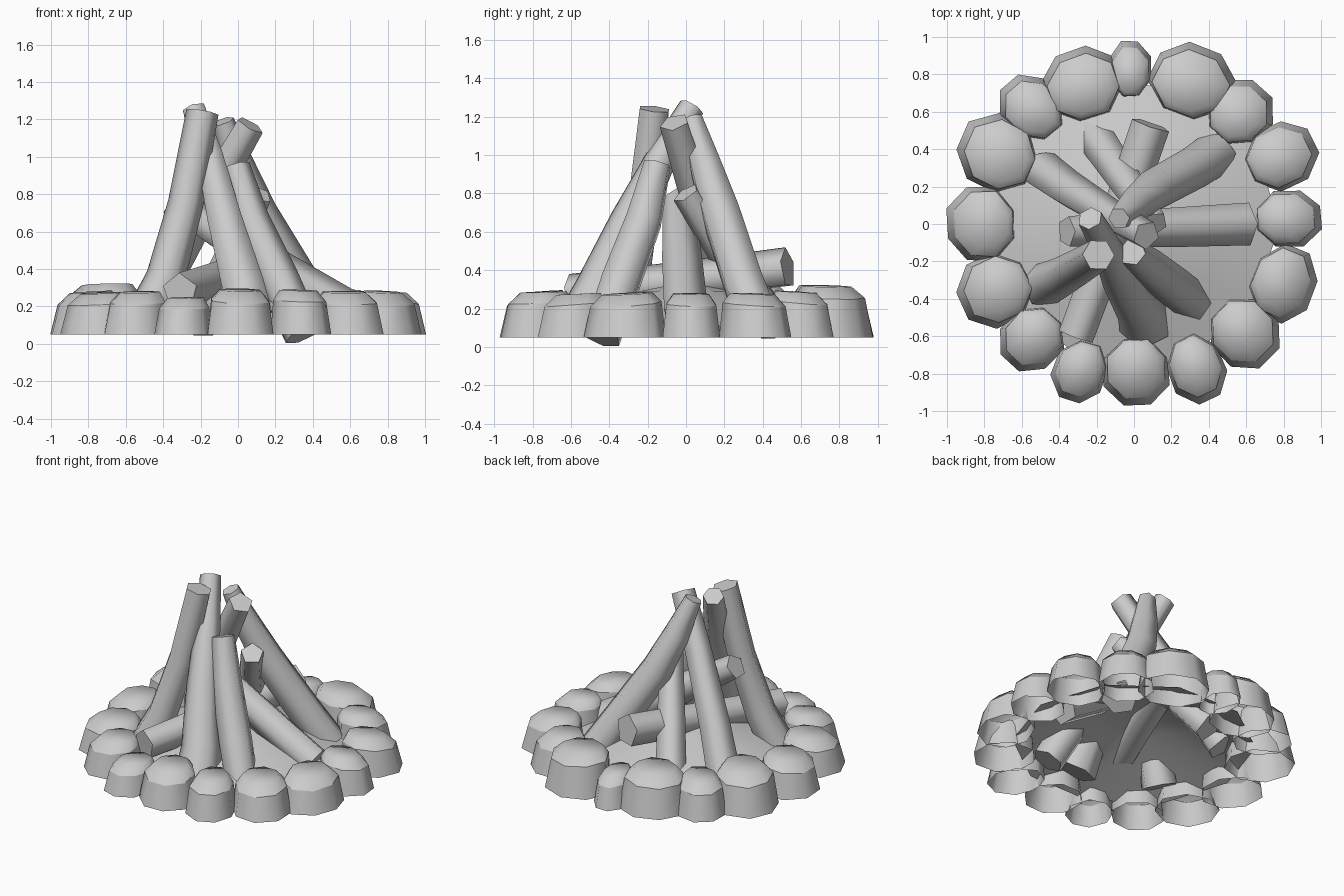
import bpy, bmesh, math, random
from mathutils import Vector

if "Cube" in bpy.data.objects:
    bpy.data.objects.remove(bpy.data.objects["Cube"])

random.seed(4)


def finish(bm, name, angle=None):
    bmesh.ops.recalc_face_normals(bm, faces=bm.faces)
    for f in bm.faces:
        f.smooth = True
    mesh = bpy.data.meshes.new(name)
    bm.to_mesh(mesh)
    bm.free()
    ob = bpy.data.objects.new(name, mesh)
    bpy.context.collection.objects.link(ob)
    if angle:
        bpy.ops.object.select_all(action='DESELECT')
        ob.select_set(True)
        bpy.context.view_layer.objects.active = ob
        bpy.ops.object.shade_smooth_by_angle(angle=math.radians(angle))
    return ob


def bridge(bm, rings):
    n = len(rings[0])
    for a, b in zip(rings, rings[1:]):
        for i in range(n):
            j = (i + 1) % n
            bm.faces.new((a[i], a[j], b[j], b[i]))


def log(name, path, radii, sides=6, turn=0.0):
    """Sweep a polygon along a bent path and cap both ends."""
    pts = [Vector(p) for p in path]
    d = pts[-1] - pts[0]
    ref = Vector((-d.y, d.x, 0)).normalized()
    bm = bmesh.new()
    rings = []
    for k, p in enumerate(pts):
        t = (pts[min(k + 1, len(pts) - 1)] - pts[max(k - 1, 0)]).normalized()
        v = t.cross(ref).normalized()
        u = v.cross(t)
        ring = []
        for i in range(sides):
            a = turn + math.tau * i / sides
            ring.append(bm.verts.new(p + radii[k] * (u * math.cos(a) + v * math.sin(a))))
        rings.append(ring)
    bridge(bm, rings)
    bm.faces.new(rings[0])
    bm.faces.new(rings[-1])
    return finish(bm, name, 75)


def stone(name, x, y, half_t, half_r, top):
    """Hollow eight-sided stone, aligned to the ring, with a sharp rim and sloped crown."""
    out = Vector((x, y, 0)).normalized()
    tan = Vector((-out.y, out.x, 0))
    jitter = [random.uniform(0.97, 1.04) for _ in range(8)]
    tilt_r, tilt_t = random.uniform(-0.12, -0.05), random.uniform(-0.06, 0.06)
    bm = bmesh.new()
    rings = []
    for scale, z, shift, tilt in ((1.0, 0.05, 0, 0), (0.87, top - 0.07, 0.015, 1), (0.62, top - 0.015, 0.035, 0.6)):
        ring = []
        for i in range(8):
            a = math.tau * (i + 0.5) / 8
            r = half_r * math.cos(a) * scale * jitter[i] / 0.93 - shift
            t = half_t * math.sin(a) * scale * jitter[i] / 0.93
            p = Vector((x, y, 0)) + out * r + tan * t
            p.z = z + tilt * (tilt_r * r + tilt_t * t)
            ring.append(bm.verts.new(p))
        rings.append(ring)
    bridge(bm, rings)
    bm.faces.new(rings[-1])
    for i in range(8):
        bm.edges.get((rings[1][i], rings[1][(i + 1) % 8])).smooth = False
    return finish(bm, name)


# Ring of stones: centre x, y, half width along ring, half depth, top height
stones = [
    (0.825, 0.03, 0.15, 0.175, 0.29), (0.785, 0.365, 0.17, 0.19, 0.29),
    (0.57, 0.60, 0.17, 0.17, 0.30), (0.31, 0.765, 0.22, 0.19, 0.33),
    (-0.02, 0.83, 0.11, 0.15, 0.28), (-0.275, 0.75, 0.21, 0.19, 0.33),
    (-0.55, 0.625, 0.155, 0.18, 0.30), (-0.73, 0.375, 0.195, 0.21, 0.33),
    (-0.82, 0.0, 0.195, 0.18, 0.29), (-0.745, -0.355, 0.195, 0.195, 0.285),
    (-0.55, -0.615, 0.165, 0.175, 0.29), (-0.29, -0.79, 0.14, 0.165, 0.26),
    (0.015, -0.79, 0.175, 0.18, 0.30), (0.335, -0.775, 0.15, 0.18, 0.30),
    (0.59, -0.585, 0.18, 0.185, 0.29), (0.80, -0.32, 0.20, 0.165, 0.29),
]
for i, s in enumerate(stones):
    stone(f"stone_{i + 1}", *s)

# Low mound of ash inside the ring, open below
bm = bmesh.new()
mound = []
for r, z in ((0.78, 0.11), (0.5, 0.21), (0.25, 0.29)):
    mound.append([bm.verts.new((r * math.cos(math.tau * i / 10), r * math.sin(math.tau * i / 10), z))
                  for i in range(10)])
bridge(bm, mound)
peak = bm.verts.new((-0.05, 0, 0.34))
for i in range(10):
    bm.faces.new((mound[-1][i], mound[-1][(i + 1) % 10], peak))
finish(bm, "ash_mound", 40)

# Upright bent logs
log("left_log", [(-0.49, -0.33, 0.12), (-0.385, -0.28, 0.36), (-0.28, -0.22, 0.75), (-0.19, -0.165, 1.24)],
    [0.12, 0.105, 0.095, 0.087])
log("front_log", [(0.06, -0.53, 0.12), (0.03, -0.45, 0.30), (-0.07, -0.29, 0.66),
                  (-0.15, -0.12, 1.0), (-0.235, 0.03, 1.25)],
    [0.15, 0.13, 0.105, 0.08, 0.068])
log("front_right_log", [(0.35, -0.44, 0.05), (0.22, -0.34, 0.34), (0.07, -0.22, 0.66), (-0.01, -0.15, 0.95)],
    [0.105, 0.11, 0.10, 0.075])
log("back_right_log", [(0.44, 0.38, 0.12), (0.32, 0.30, 0.33), (0.10, 0.18, 0.70),
                       (0.0, 0.10, 0.95), (-0.08, 0.03, 1.19)],
    [0.12, 0.115, 0.11, 0.09, 0.06])
log("back_left_log", [(-0.50, 0.29, 0.15), (-0.36, 0.19, 0.42), (-0.12, 0.04, 0.85), (0.065, -0.06, 1.17)],
    [0.115, 0.105, 0.09, 0.08], 5)

# Straight logs leaning lower and across
log("back_log", [(-0.22, 0.48, 0.10), (-0.06, 0.25, 0.42), (0.11, 0.0, 0.80)], [0.105, 0.095, 0.075], 5, 0.3)
log("right_leaning_log", [(0.60, 0.0, 0.16), (0.15, -0.02, 0.43), (-0.36, -0.04, 0.76)], [0.12, 0.11, 0.085], 5, 0.3)
log("lying_log", [(-0.31, -0.60, 0.28), (-0.10, -0.03, 0.34), (0.09, 0.53, 0.41)], [0.10, 0.105, 0.11], 5, 0.3)
